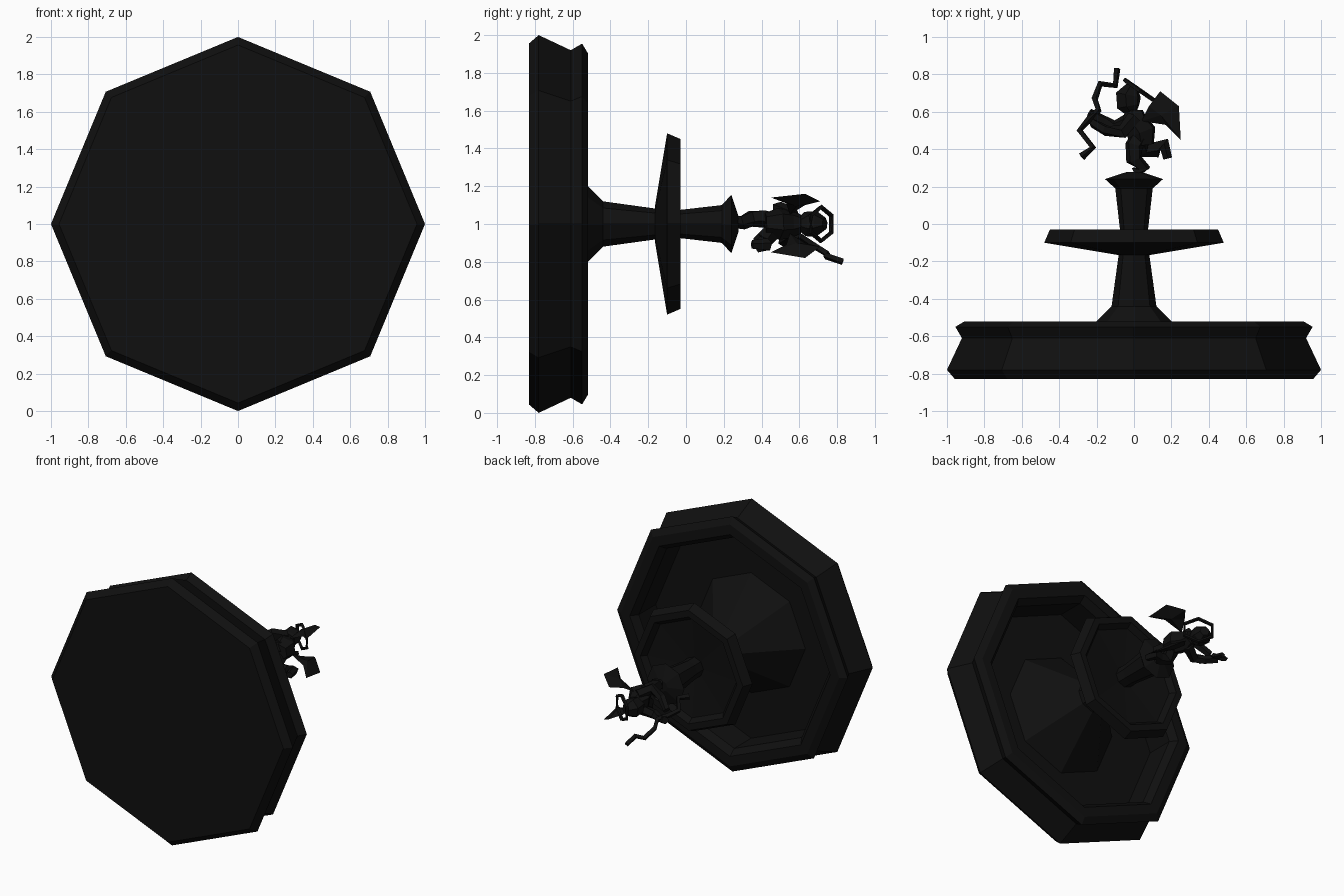
import bpy, bmesh, math
from mathutils import Vector

if "Cube" in bpy.data.objects:
    bpy.data.objects.remove(bpy.data.objects["Cube"])

mat = bpy.data.materials.new("dark_stone")
mat.diffuse_color = (0.005, 0.005, 0.005, 1)
mat.use_nodes = True
mat.node_tree.nodes["Principled BSDF"].inputs["Base Color"].default_value = mat.diffuse_color


def finish(name, bm):
    bmesh.ops.recalc_face_normals(bm, faces=bm.faces)
    me = bpy.data.meshes.new(name)
    bm.to_mesh(me)
    bm.free()
    me.materials.append(mat)
    ob = bpy.data.objects.new(name, me)
    bpy.context.collection.objects.link(ob)
    return ob


def lathe(name, profile, n=8):
    """Eight-sided turning about the y axis through z = 1; profile is (radius, y)."""
    bm = bmesh.new()
    rings = [[bm.verts.new((r * math.cos(2 * math.pi * i / n), y,
                            1 + r * math.sin(2 * math.pi * i / n)))
              for i in range(n)] for r, y in profile]
    for a, b in zip(rings, rings[1:]):
        for i in range(n):
            j = (i + 1) % n
            bm.faces.new((a[i], a[j], b[j], b[i]))
    bm.faces.new(rings[0])
    bm.faces.new(rings[-1])
    return finish(name, bm)


def limb(name, pts, n=5, closed=False):
    """Faceted tube through (x, y, z, radius) points."""
    bm = bmesh.new()
    P = [Vector(p[:3]) for p in pts]
    m, rings = len(P), []
    for k in range(m):
        if closed:
            d = P[(k + 1) % m] - P[k - 1]
        else:
            d = P[min(k + 1, m - 1)] - P[max(k - 1, 0)]
        d.normalize()
        u = d.cross(Vector((0.35, 0.2, 1))).normalized()
        v = d.cross(u)
        rings.append([bm.verts.new(P[k] + pts[k][3] * (math.cos(a) * u + math.sin(a) * v))
                      for a in (2 * math.pi * i / n for i in range(n))])
    pairs = list(zip(rings, rings[1:]))
    if closed:
        pairs.append((rings[-1], rings[0]))
    for a, b in pairs:
        for i in range(n):
            j = (i + 1) % n
            bm.faces.new((a[i], a[j], b[j], b[i]))
    if not closed:
        bm.faces.new(rings[0])
        bm.faces.new(rings[-1])
    return finish(name, bm)


def wing(name, outline):
    """Thin faceted plate fanned from the outline's centre."""
    bm = bmesh.new()
    P = [Vector(p) for p in outline]
    c = sum(P, Vector()) / len(P)
    nrm = (P[0] - c).cross(P[2] - c).normalized() * 0.022
    edge = [bm.verts.new(p) for p in P]
    for s in (1, -1):
        tip = bm.verts.new(c + nrm * s)
        for i in range(len(P)):
            bm.faces.new((edge[i - 1], edge[i], tip))
    return finish(name, bm)


# Large basin with moulded rim and hollow interior
lathe("basin", [(0.957, -0.83), (1.0, -0.78), (0.92, -0.61), (0.955, -0.55),
                (0.905, -0.52), (0.83, -0.52), (0.79, -0.57), (0.79, -0.77)])
# Flared pedestal
lathe("pedestal", [(0.45, -0.77), (0.12, -0.44), (0.08, -0.15)])
# Upper dish
lathe("upper_dish", [(0.09, -0.165), (0.48, -0.10), (0.45, -0.03),
                     (0.40, -0.03), (0.37, -0.07), (0.07, -0.10)])
# Upper column and cap
lathe("upper_column", [(0.075, -0.11), (0.075, -0.03), (0.10, 0.19),
                       (0.155, 0.24), (0.04, 0.278)])

# Winged archer statue, facing -x
limb("standing_leg", [(0.0, 0.275, 1.01, 0.035), (0.05, 0.30, 1.01, 0.04),
                      (0.00, 0.345, 1.03, 0.045), (0.0, 0.42, 1.03, 0.05),
                      (0.04, 0.48, 1.01, 0.055)])
limb("raised_leg", [(0.04, 0.48, 0.98, 0.05), (0.04, 0.40, 0.91, 0.05),
                    (0.12, 0.40, 0.89, 0.045), (0.16, 0.43, 0.89, 0.035),
                    (0.18, 0.35, 0.89, 0.025)])
limb("torso", [(0.05, 0.42, 1.0, 0.06), (0.04, 0.49, 1.0, 0.085),
               (0.0, 0.55, 1.0, 0.075), (0.0, 0.61, 1.0, 0.05)], 6)
limb("head", [(-0.01, 0.59, 1.0, 0.03), (-0.03, 0.63, 1.0, 0.065),
              (-0.03, 0.69, 1.0, 0.07), (-0.01, 0.735, 1.0, 0.035)], 6)
limb("bow_arm", [(0.0, 0.57, 0.95, 0.04), (-0.10, 0.52, 0.91, 0.035),
                 (-0.16, 0.55, 0.91, 0.03), (-0.24, 0.59, 0.93, 0.03)])
limb("drawing_arm", [(0.0, 0.57, 1.05, 0.04), (-0.06, 0.49, 1.08, 0.04),
                     (-0.15, 0.50, 1.04, 0.03), (-0.22, 0.54, 0.98, 0.025)])
limb("bow", [(-0.09, 0.83, 0.80, 0.018), (-0.10, 0.74, 0.83, 0.018),
             (-0.18, 0.75, 0.84, 0.018), (-0.21, 0.67, 0.89, 0.018),
             (-0.19, 0.61, 0.93, 0.018), (-0.24, 0.56, 0.95, 0.018),
             (-0.29, 0.50, 0.98, 0.018), (-0.22, 0.41, 1.02, 0.018),
             (-0.28, 0.36, 1.03, 0.022)], 4)

# Six-sided halo, tilted behind the head
halo = []
for i in range(6):
    a = math.pi / 6 + i * math.pi / 3
    s = 0.11 * math.cos(a)
    halo.append((0.03 - 0.82 * s, 0.715 + 0.57 * s, 1 + 0.09 * math.sin(a), 0.013))
limb("halo", halo, 4, True)

# Wings on either side of the back
wing("left_wing", [(0.04, 0.55, 1.05), (0.08, 0.63, 1.10), (0.14, 0.71, 1.12),
                   (0.24, 0.63, 1.16), (0.25, 0.45, 1.14), (0.17, 0.53, 1.11)])
wing("right_wing", [(0.04, 0.55, 0.95), (0.08, 0.63, 0.90), (0.14, 0.71, 0.88),
                    (0.24, 0.63, 0.82), (0.25, 0.45, 0.85), (0.17, 0.53, 0.89)])
